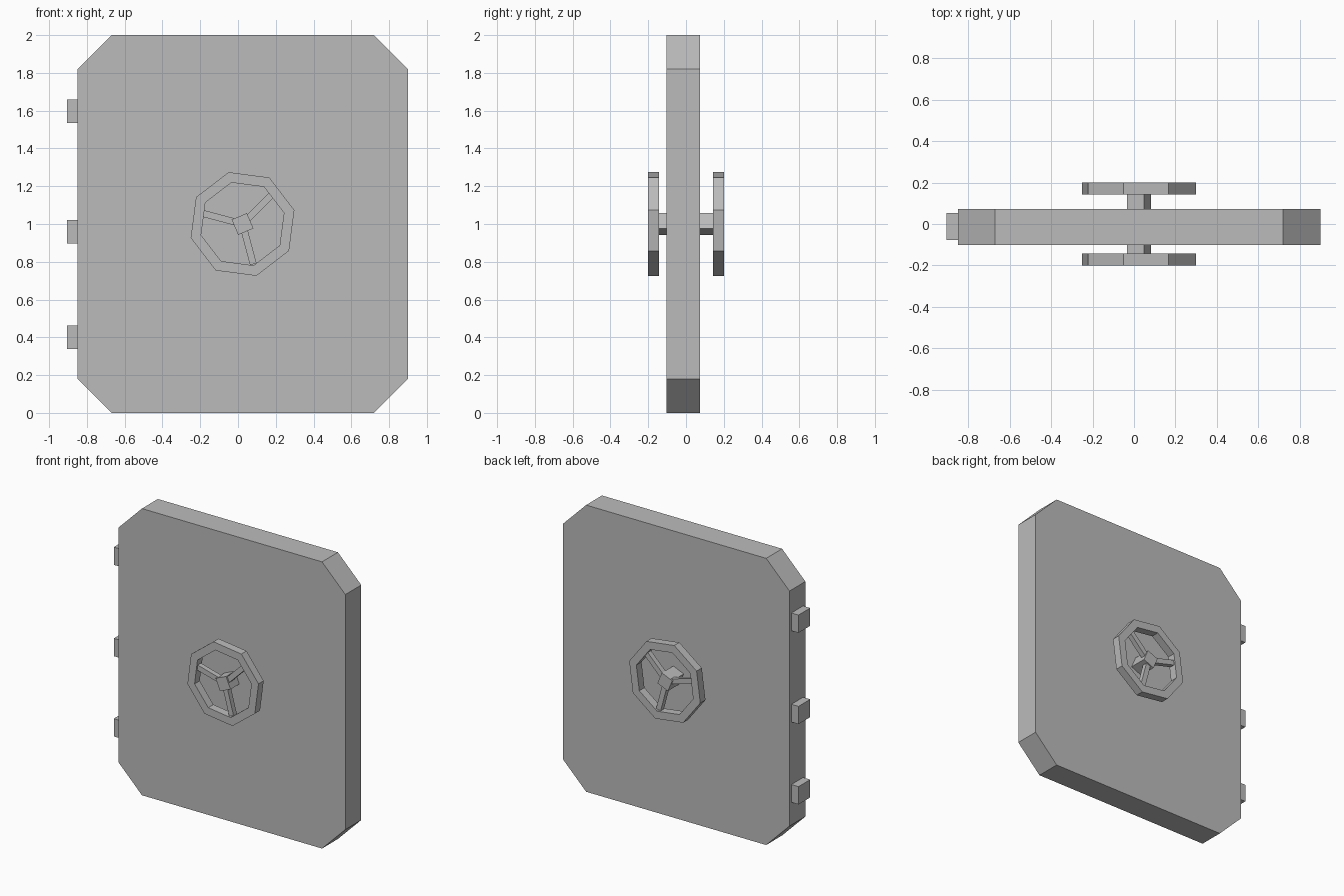
import bpy, bmesh, math
from mathutils import Matrix, Vector

if "Cube" in bpy.data.objects:
    bpy.data.objects.remove(bpy.data.objects["Cube"])

steel = bpy.data.materials.new("grey_steel")
steel.diffuse_color = (0.5, 0.5, 0.5, 1)
steel.use_nodes = True
steel.node_tree.nodes["Principled BSDF"].inputs["Base Color"].default_value = steel.diffuse_color


def finish(name, bm):
    bmesh.ops.recalc_face_normals(bm, faces=bm.faces)
    mesh = bpy.data.meshes.new(name)
    bm.to_mesh(mesh)
    bm.free()
    mesh.materials.append(steel)
    obj = bpy.data.objects.new(name, mesh)
    bpy.context.collection.objects.link(obj)
    return obj


def prism(name, outline, y0, y1):
    """Extrude an (x, z) outline along y."""
    bm = bmesh.new()
    face = bm.faces.new([bm.verts.new((x, y0, z)) for x, z in outline])
    ext = bmesh.ops.extrude_face_region(bm, geom=[face])
    moved = [v for v in ext["geom"] if isinstance(v, bmesh.types.BMVert)]
    bmesh.ops.translate(bm, verts=moved, vec=(0, y1 - y0, 0))
    return finish(name, bm)


def polar(radius, degrees):
    a = math.radians(degrees)
    return CX + radius * math.cos(a), CZ + radius * math.sin(a)


def ring(name, outer, inner, sides, start, y0, y1):
    """Flat-sided ring around the wheel axis."""
    bm = bmesh.new()
    loops = []
    for i in range(sides):
        ang = start + 360 * i / sides
        corners = []
        for r, y in ((outer, y0), (outer, y1), (inner, y1), (inner, y0)):
            x, z = polar(r, ang)
            corners.append(bm.verts.new((x, y, z)))
        loops.append(corners)
    for i in range(sides):
        a, b = loops[i], loops[(i + 1) % sides]
        for k in range(4):
            n = (k + 1) % 4
            bm.faces.new((a[k], a[n], b[n], b[k]))
    return finish(name, bm)


# Door slab with chamfered corners
L, R, T = -0.85, 0.90, 2.0
prism("door_panel", [(L, 0.18), (-0.67, 0), (0.72, 0), (R, 0.18),
                     (R, 1.82), (0.72, T), (-0.67, T), (L, 1.82)], -0.102, 0.073)

# Three hinge blocks on the left edge
for i, z in enumerate((0.40, 0.96, 1.597)):
    prism(f"hinge_{i + 1}", [(-0.905, z - 0.062), (-0.83, z - 0.062),
                             (-0.83, z + 0.062), (-0.905, z + 0.062)], -0.077, 0.052)

# Handwheel on each face: octagonal rim, square hub, three spokes
CX, CZ = 0.024, 1.0
for side, s, skin in (("front", -1, 0.10), ("back", 1, 0.071)):
    ring(f"{side}_wheel_rim", 0.284, 0.227, 8, 15, s * 0.143, s * 0.20)
    prism(f"{side}_wheel_hub", [polar(0.062, 68 + 90 * k) for k in range(4)],
          s * skin, s * 0.199)
    for k, ang in enumerate((45, 165, 285)):
        bm = bmesh.new()
        bmesh.ops.create_cube(bm, size=1)
        turn = Matrix.Rotation(-math.radians(ang), 4, "Y")
        middle = Matrix.Translation(Vector((CX, s * 0.171, CZ)))
        bm.transform(middle @ turn @ Matrix.Translation((0.12, 0, 0))
                     @ Matrix.Diagonal((0.20, 0.036, 0.036, 1)))
        finish(f"{side}_wheel_spoke_{k + 1}", bm)
